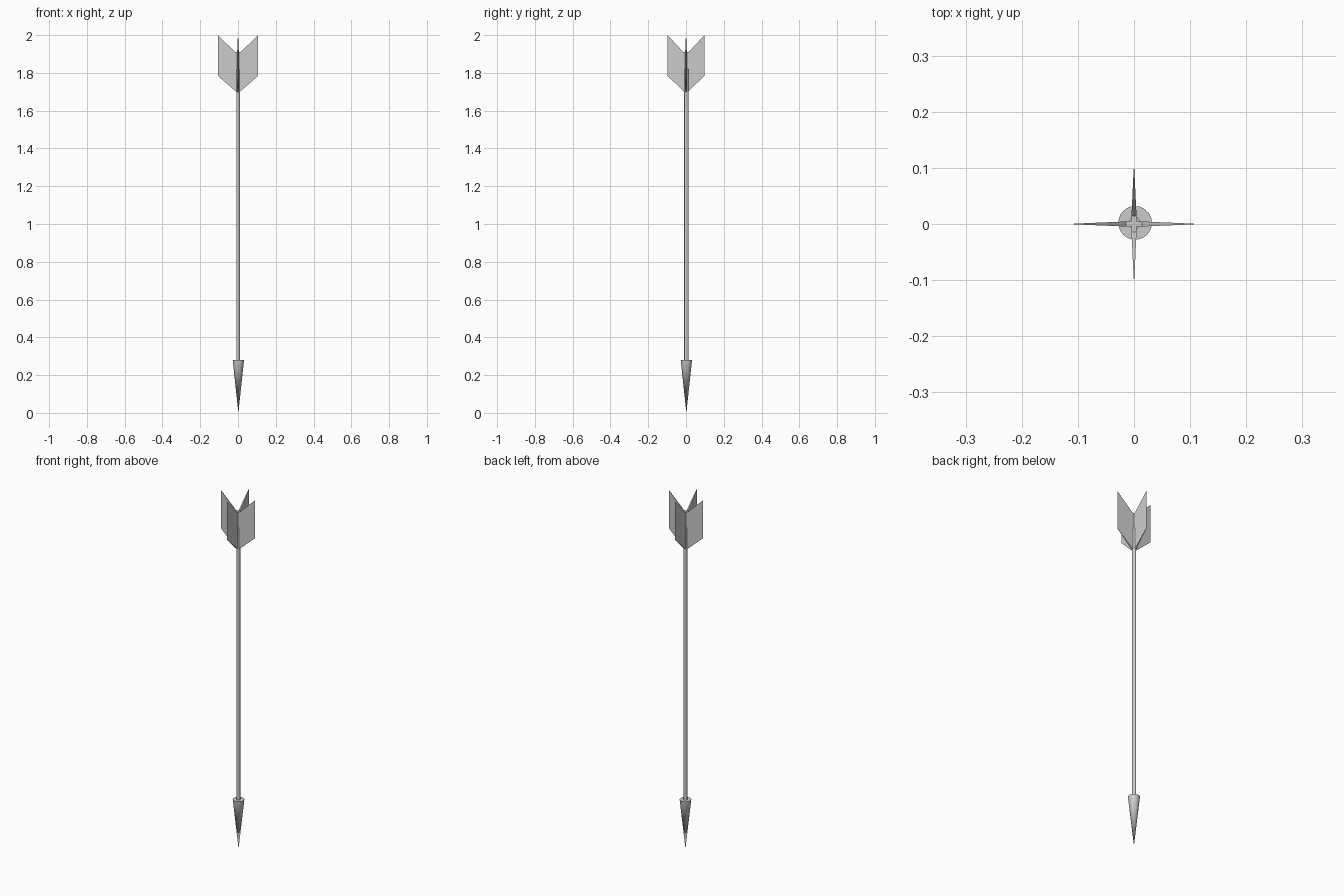
import bpy, bmesh, math

if "Cube" in bpy.data.objects:
    bpy.data.objects.remove(bpy.data.objects["Cube"])

# Tapered round part along z
def cone(name, r_low, r_high, z0, z1, x, y, sides, sx=1.0):
    bpy.ops.mesh.primitive_cone_add(vertices=sides, radius1=r_low, radius2=r_high,
                                    depth=z1 - z0, location=(x, y, (z0 + z1) / 2))
    ob = bpy.context.object
    ob.name = name
    ob.scale.x = sx
    bpy.ops.object.shade_smooth_by_angle(angle=math.radians(35))
    return ob

# Arrowhead with its point on the ground, and the shaft
cone("arrowhead", 0.0, 0.03, 0.0, 0.28, 0.002, 0.002, 24)
cone("shaft", 0.0115, 0.0115, 0.27, 1.82, 0.001, 0.002, 16, 0.85)

# Swept feather: thick at the shaft, thin at the outer edge
def feather(name, angle, reach, root):
    outline = [(0.0, 1.70, root), (0.010, 1.70, root), (reach, 1.785, 0.0006),
               (reach, 2.0, 0.0006), (0.014, 1.91, root), (0.0, 1.91, root)]
    bm = bmesh.new()
    sides = [[bm.verts.new((r, s * t, z)) for r, z, t in outline] for s in (-1, 1)]
    n = len(outline)
    # Split each side into the root strip and the tapering vane
    for side in sides:
        bm.faces.new([side[i] for i in (0, 1, 4, 5)])
        bm.faces.new([side[i] for i in (1, 2, 3, 4)])
    for i in range(n):
        j = (i + 1) % n
        bm.faces.new((sides[0][i], sides[0][j], sides[1][j], sides[1][i]))
    bmesh.ops.recalc_face_normals(bm, faces=bm.faces)
    mesh = bpy.data.meshes.new(name)
    bm.to_mesh(mesh)
    bm.free()
    ob = bpy.data.objects.new(name, mesh)
    ob.rotation_euler.z = angle
    bpy.context.collection.objects.link(ob)

for i in range(4):
    feather(f"feather_{i + 1}", i * math.pi / 2, 0.107 if i % 2 == 0 else 0.098, 0.0045)
